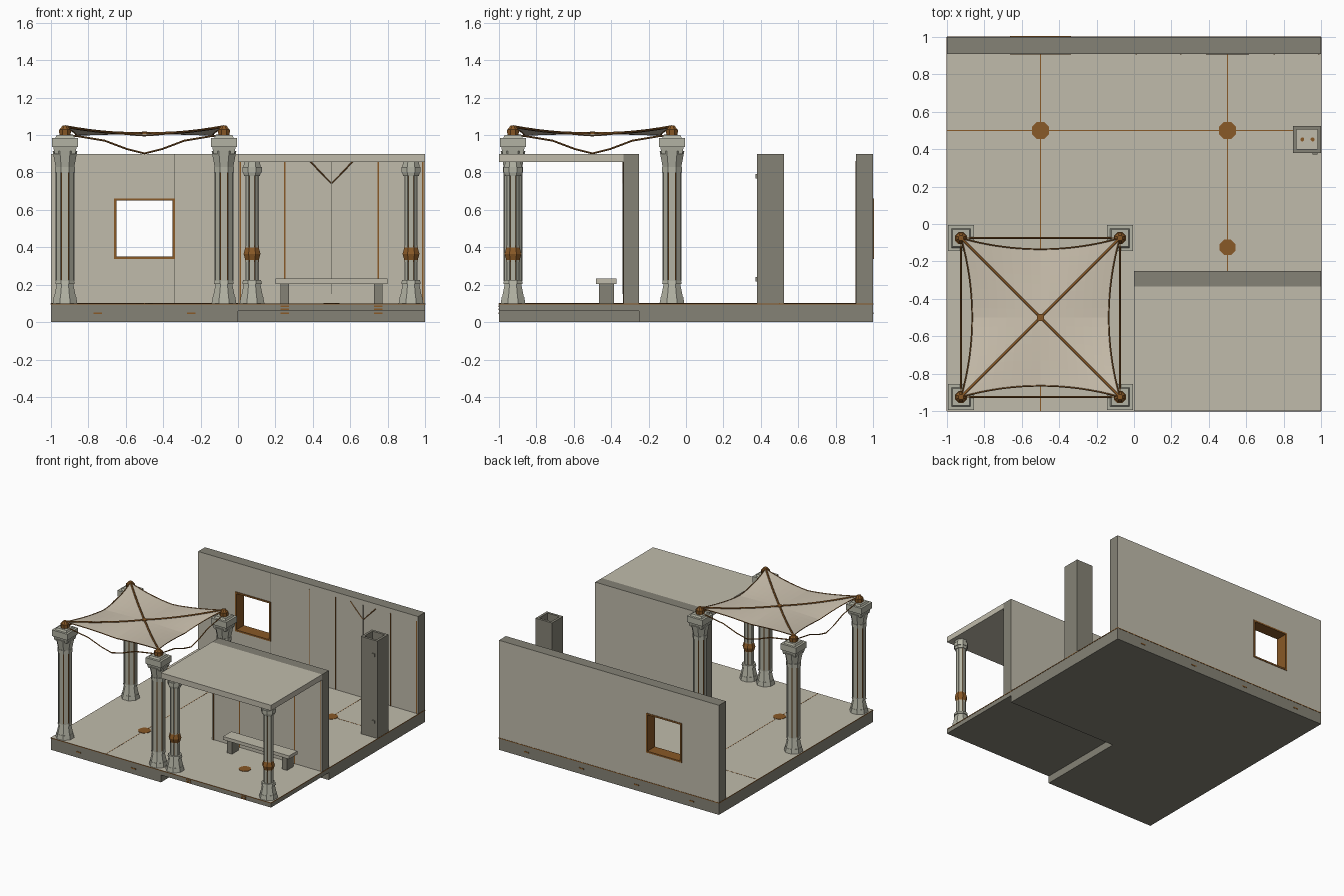
import bpy, bmesh, math
from mathutils import Matrix, Vector

if "Cube" in bpy.data.objects:
    bpy.data.objects.remove(bpy.data.objects["Cube"])


def material(name, rgb):
    m = bpy.data.materials.new(name)
    m.diffuse_color = (*rgb, 1)
    m.use_nodes = True
    m.node_tree.nodes["Principled BSDF"].inputs["Base Color"].default_value = m.diffuse_color
    return m


LIGHT = material("light plaster", (0.53, 0.50, 0.41))
DARK = material("dark stone", (0.235, 0.225, 0.18))
WOOD = material("brown copper", (0.25, 0.10, 0.02))
STONE = material("column stone", (0.45, 0.45, 0.37))
CLOTH = material("canopy cloth", (0.62, 0.55, 0.44))


def finish(name, bm, mats):
    me = bpy.data.meshes.new(name)
    bm.to_mesh(me)
    bm.free()
    for m in mats:
        me.materials.append(m)
    ob = bpy.data.objects.new(name, me)
    bpy.context.collection.objects.link(ob)
    return ob


def add_box(bm, x0, x1, y0, y1, z0, z1):
    mat = Matrix.Translation(((x0 + x1) / 2, (y0 + y1) / 2, (z0 + z1) / 2)) @ \
        Matrix.Diagonal((x1 - x0, y1 - y0, z1 - z0, 1))
    bmesh.ops.create_cube(bm, size=1, matrix=mat)
    bm.normal_update()


def boxes(name, specs, mat, face_mat=None, rule=None):
    """Boxes in one object; faces passing the rule get face_mat."""
    bm = bmesh.new()
    for s in specs:
        add_box(bm, *s)
    if rule:
        for f in bm.faces:
            f.material_index = int(rule(f.normal))
    return finish(name, bm, [mat, face_mat] if face_mat else [mat])


def frustum(bm, x, y, z0, z1, r0, r1, n, idx=0):
    """n-sided prism; r is the distance to the flats."""
    k = 1 / math.cos(math.pi / n)
    rings = []
    for z, r in ((z0, r0), (z1, r1)):
        rings.append([bm.verts.new((x + r * k * math.cos((i + .5) * math.tau / n),
                                    y + r * k * math.sin((i + .5) * math.tau / n), z))
                      for i in range(n)])
    a, b = rings
    fs = [bm.faces.new((a[i], a[(i + 1) % n], b[(i + 1) % n], b[i])) for i in range(n)]
    fs += [bm.faces.new(a[::-1]), bm.faces.new(b)]
    for f in fs:
        f.material_index = idx


def cord(name, pts, r=0.005):
    cu = bpy.data.curves.new(name, 'CURVE')
    cu.dimensions = '3D'
    cu.bevel_depth = r
    cu.bevel_resolution = 0
    cu.use_fill_caps = True
    sp = cu.splines.new('POLY')
    sp.points.add(len(pts) - 1)
    for p, c in zip(sp.points, pts):
        p.co = (*c, 1)
    cu.materials.append(WOOD)
    ob = bpy.data.objects.new(name, cu)
    bpy.context.collection.objects.link(ob)


def up(n): return n.z > 0.5
def facing_y(n): return abs(n.y) > 0.5


# Floor slabs, thinner under the porch
boxes("floor", [(-1, 0, -1, 1, 0, .1), (0, 1, -.25, 1, 0, .1), (0, 1, -1, -.25, .06, .1)],
      DARK, LIGHT, up)
# Thin trim at the top edge of the floor
boxes("floor_trim", [(-1, 1, -1.002, -1, .094, .1), (1, 1.002, -1, 1, .094, .1),
                     (-1.002, -1, -1, 1, .094, .1), (-1, 1, 1, 1.002, .094, .1)], WOOD)
# Copper plugs on the front and back edges
plugs = [(x - .022, x + .022, y - .002, y + .002, .042, .052)
         for x in (-.75, -.25, .25, .75) for y in (-1, 1) if y > 0 or x < 0]
plugs += [(x - .022, x + .022, -1.002, -.998, z, z + .009) for x in (.25, .75) for z in (.064, .08)]
plugs += [(x - .022, x + .022, -.252, -.248, .042, .052) for x in (.25, .75)]
boxes("edge_plugs", plugs, WOOD)
# Floor seams
w = .002
boxes("floor_seams", [(-.5 - w, -.5 + w, -1, .91, .099, .101), (-1, 1, .5 - w, .5 + w, .099, .101),
                      (.5 - w, .5 + w, -.25, .91, .099, .101)], WOOD)
# Floor medallions
bm = bmesh.new()
for x, y, r in ((-.5, .5, .046), (.5, .5, .046), (.5, -.125, .042), (.5, -.625, .044), (-.5, -.5, .046)):
    frustum(bm, x, y, .098, .103, r, r, 8)
finish("floor_medallions", bm, [WOOD])

# Walls: plaster faces, dark ends and tops
boxes("back_wall", [(-1, -.66, .91, 1, .1, .9), (-.34, 1, .91, 1, .1, .9),
                    (-.66, -.34, .91, 1, .1, .34), (-.66, -.34, .91, 1, .66, .9)], DARK, LIGHT, facing_y)
boxes("porch_wall", [(0, 1, -.335, -.25, .1, .9)], DARK, LIGHT, facing_y)
boxes("porch_roof", [(0, 1, -1, -.335, .855, .9)], LIGHT)
# Window lining
a, b, c, d, t = -.662, -.338, .338, .662, .013
boxes("window_frame", [(a, a + t, .905, 1.004, c, d), (b - t, b, .905, 1.004, c, d),
                       (a, b, .905, 1.004, c, c + t), (a, b, .905, 1.004, d - t, d)], WOOD)
# Wall strips and chevrons on both walls
for nm, y in (("back", .91), ("porch", -.335)):
    boxes(nm + "_strips", [(x - .003, x + .003, y - .003, y + .001, .1, .86)
                           for x in (.012, .25, .75, .988)], WOOD)
    boxes(nm + "_center_strip", [(.497, .503, y - .004, y + .001, .15, .86)], DARK)
    cord(nm + "_chevron", [(.385, y, .86), (.5, y, .74), (.615, y, .86)], .004)
boxes("wall_seam", [(-.342, -.338, .908, .911, .1, .9)], DARK)

# Hollow pillar with a light floor inside
bm = bmesh.new()
add_box(bm, .85, 1, .38, .525, .1, .9)
top = [f for f in bm.faces if up(f.normal)]
bmesh.ops.inset_region(bm, faces=top, thickness=.028)
ext = bmesh.ops.extrude_discrete_faces(bm, faces=top)["faces"]
bmesh.ops.translate(bm, verts=list(ext[0].verts), vec=(0, 0, -.79))
ext[0].material_index = 1
finish("hollow_pillar", bm, [DARK, LIGHT])
bm = bmesh.new()
for x in (.9, .955):
    frustum(bm, x, .452, .108, .116, .01, .01, 8)
finish("pillar_plugs", bm, [WOOD])
boxes("pillar_knobs", [(.955, .98, .372, .381, z - .012, z + .012) for z in (.23, .78)], DARK)

# Bench
boxes("bench_seat", [(.2, .8, -.48, -.372, .205, .232)], LIGHT)
boxes("bench_legs", [(x - .022, x + .022, -.466, -.384, .1, .206) for x in (.25, .75)], DARK)


def column(name, x, y, shaft_r, top, cap):
    bm = bmesh.new()
    # flared octagonal base
    frustum(bm, x, y, .1, .135, .066, .06, 8)
    frustum(bm, x, y, .135, .205, .058, .044, 8)
    frustum(bm, x, y, .205, .225, .052, .048, 8)
    # copper core with eight stone flutes
    frustum(bm, x, y, .22, top, shaft_r - .005, shaft_r - .005, 8, 1)
    flat = shaft_r * .30
    for i in range(8):
        before = len(bm.verts)
        add_box(bm, shaft_r - .008, shaft_r, -flat, flat, .22, top)
        bm.verts.ensure_lookup_table()
        rot = Matrix.Translation((x, y, 0)) @ Matrix.Rotation(i * math.tau / 8, 4, 'Z')
        bmesh.ops.transform(bm, matrix=rot, verts=bm.verts[before:])
    for s in cap:
        frustum(bm, x, y, *s)
    finish(name, bm, [STONE, WOOD])


# Canopy columns and porch columns
tall = [(.8, .83, .053, .053, 8), (.83, .915, .05, .066, 8), (.9, .935, .056, .062, 4),
        (.935, .985, .07, .07, 4), (.985, 1.0, .052, .045, 4),
        (1.0, 1.03, .03, .032, 8, 1), (1.03, 1.05, .028, .014, 8, 1)]
short = [(.78, .80, .042, .047, 8), (.80, .83, .052, .052, 8), (.83, .855, .046, .042, 8),
         (.32, .365, .033, .045, 8, 1), (.365, .41, .045, .033, 8, 1)]
for sx in (-1, 1):
    for sy in (-1, 1):
        column("canopy_column", -.5 + .425 * sx, -.5 + .425 * sy, .05, .82, tall)
    column("porch_column", .5 + .425 * sx, -.925, .036, .79, short)


# Sagging cloth canopy with edges drawn inward
def cloth(u, v, dz=0):
    return Vector((-.5 + .425 * u * (1 - .14 * (1 - v * v)),
                   -.5 + .425 * v * (1 - .14 * (1 - u * u)),
                   .997 + .045 * abs(u * v) ** 1.2 + .01 * (1 - max(abs(u), abs(v))) + dz))


N = 16
steps = [-1 + 2 * i / N for i in range(N + 1)]
bm = bmesh.new()
g = [[bm.verts.new(cloth(u, v)) for v in steps] for u in steps]
for i in range(N):
    for j in range(N):
        bm.faces.new((g[i][j], g[i + 1][j], g[i + 1][j + 1], g[i][j + 1]))
finish("canopy", bm, [CLOTH])

# Cords: diagonals, hems and hanging swags
for s in (-1, 1):
    cord("diagonal_cord", [cloth(t, s * t, .004) for t in steps], .007)
    swag = [(-1, 1.0), (-.85, .995), (-.5, .97), (-.22, .925), (0, .902),
            (.22, .925), (.5, .97), (.85, .995), (1, 1.0)]
    cord("hem_x", [cloth(t, s) for t in steps], .004)
    cord("hem_y", [cloth(s, t) for t in steps], .004)
    cord("swag_x", [(-.5 + .425 * t, -.5 + .425 * s, z) for t, z in swag])
    cord("swag_y", [(-.5 + .425 * s, -.5 + .425 * t, z) for t, z in swag])
boxes("canopy_knot", [(-.518, -.482, -.518, -.482, .998, 1.016)], WOOD)
